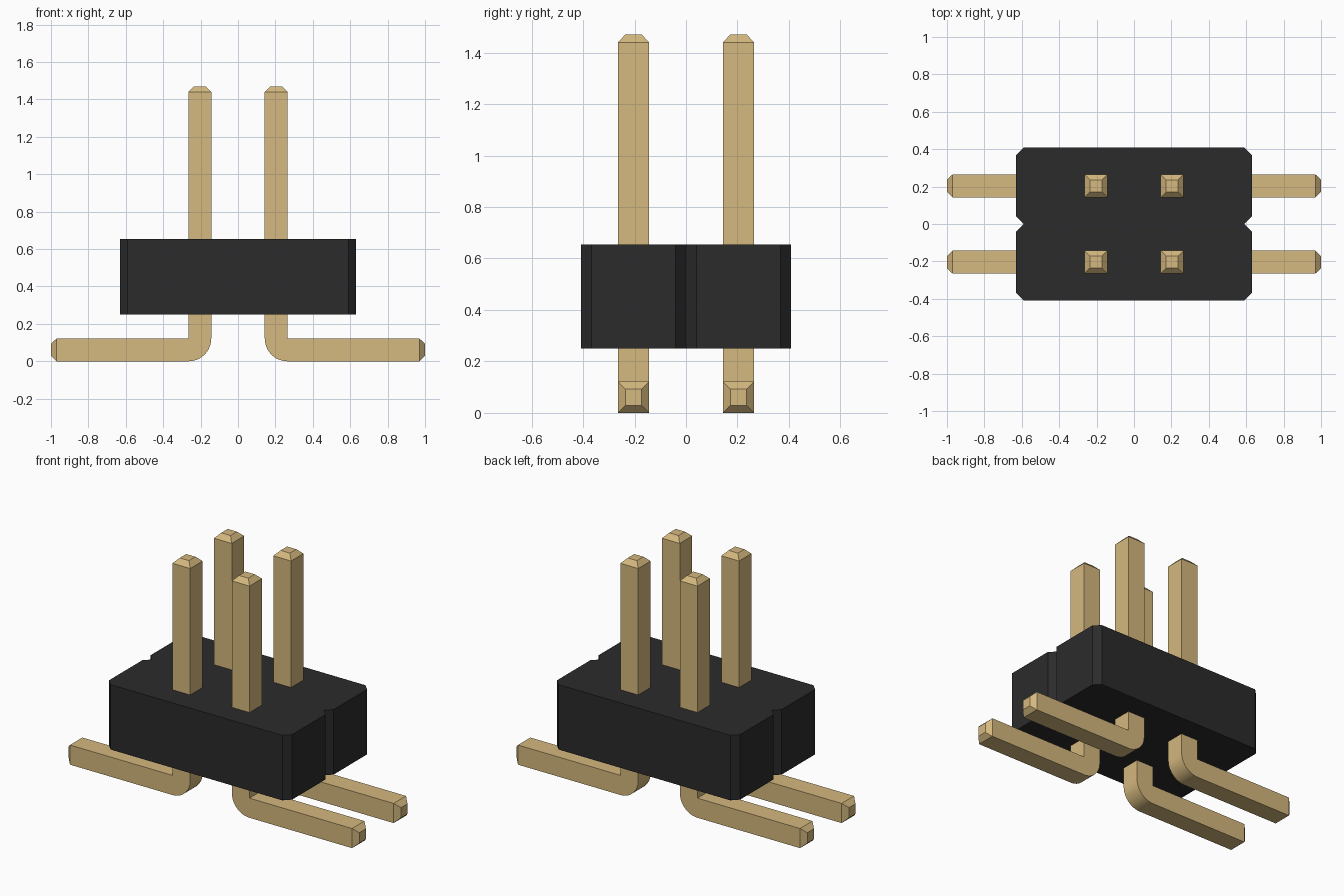
import bpy, bmesh, math
from mathutils import Vector

if "Cube" in bpy.data.objects:
    bpy.data.objects.remove(bpy.data.objects["Cube"], do_unlink=True)

PITCH = 0.204      # pin centre offset in x and y
HALF = 0.061       # half the pin thickness
TIP = 0.03         # length of the tapered tips
PIN_TOP, PIN_END = 1.47, 1.0


def make_material(name, rgb):
    mat = bpy.data.materials.new(name)
    mat.use_nodes = True
    color = (*rgb, 1)
    mat.diffuse_color = color
    mat.node_tree.nodes["Principled BSDF"].inputs["Base Color"].default_value = color
    return mat


def extrude_profile(bm, points, offset):
    """Fill a closed outline and extrude it into a prism."""
    face = bm.faces.new([bm.verts.new(p) for p in points])
    new = bmesh.ops.extrude_face_region(bm, geom=[face])["geom"]
    bmesh.ops.translate(bm, vec=offset, verts=[v for v in new if isinstance(v, bmesh.types.BMVert)])
    bmesh.ops.recalc_face_normals(bm, faces=bm.faces)


def taper(bm, direction):
    """Pull the outermost face along a direction into a chamfered tip."""
    direction = Vector(direction)
    face = max(bm.faces, key=lambda f: f.calc_center_median().dot(direction))
    centre = face.calc_center_median()
    new = bmesh.ops.extrude_discrete_faces(bm, faces=[face])["faces"][0]
    for v in new.verts:
        v.co = centre + (v.co - centre) * 0.52 + direction * TIP


def finish(bm, name, mat):
    bmesh.ops.recalc_face_normals(bm, faces=bm.faces)
    mesh = bpy.data.meshes.new(name)
    bm.to_mesh(mesh)
    bm.free()
    mesh.materials.append(mat)
    obj = bpy.data.objects.new(name, mesh)
    bpy.context.collection.objects.link(obj)
    bpy.ops.object.select_all(action="DESELECT")
    obj.select_set(True)
    bpy.context.view_layer.objects.active = obj
    bpy.ops.object.shade_smooth_by_angle(angle=math.radians(30))
    return obj


def make_pin(name, sx, sy, mat):
    """L-shaped square pin with a rounded outer bend and a sharp inner corner."""
    inner, outer, thick = PITCH - HALF, PITCH + HALF, 2 * HALF
    top, end = PIN_TOP - TIP, PIN_END - TIP
    outline = [(end, 0), (end, thick), (outer, thick), (outer, top), (inner, top)]
    steps = 12
    for i in range(steps + 1):
        a = math.pi / 2 * i / steps
        outline.append((outer - thick * math.cos(a), thick - thick * math.sin(a)))
    bm = bmesh.new()
    y = sy * PITCH - HALF
    extrude_profile(bm, [(sx * x, y, z) for x, z in outline], (0, thick, 0))
    taper(bm, (0, 0, 1))
    taper(bm, (sx, 0, 0))
    finish(bm, name, mat)


black = make_material("black plastic", (0.024, 0.024, 0.024))
gold = make_material("gold metal", (0.66, 0.48, 0.21))

# Housing: chamfered corners and a V notch in the middle of each end
W, D, C = 0.63, 0.408, 0.04
side = [(W - C, -D), (W, -D + C), (W, -C), (W - C, 0), (W, C), (W, D - C), (W - C, D)]
bm = bmesh.new()
extrude_profile(bm, [(s * x, s * y, 0.25) for s in (1, -1) for x, y in side], (0, 0, 0.404))
finish(bm, "housing", black)

# Pins: two rows, feet pointing outwards
for sx, x_name in ((1, "left"), (-1, "right")):
    for sy, y_name in ((-1, "front"), (1, "back")):
        make_pin(f"{y_name}_{x_name}_pin", sx, sy, gold)
